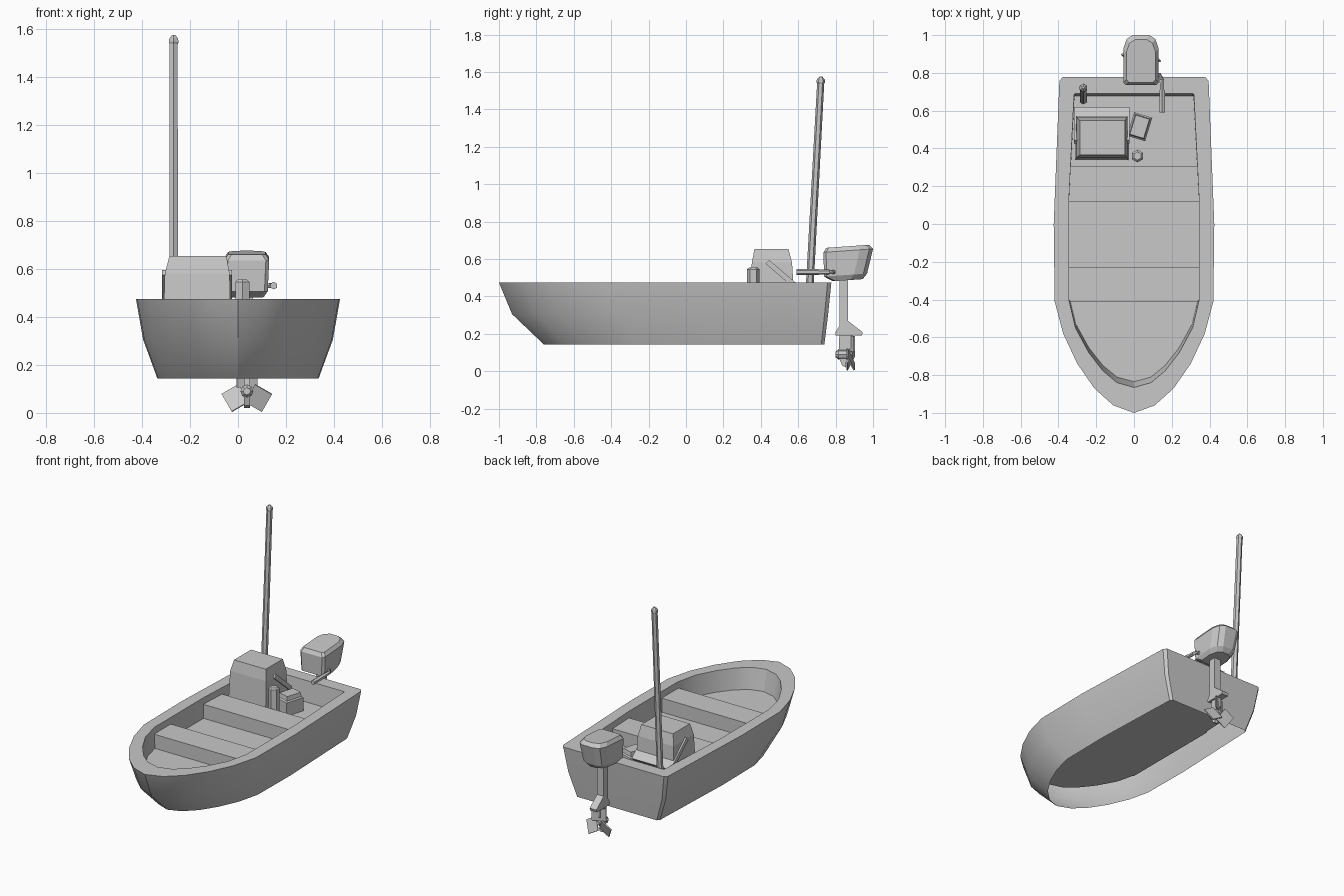
import bpy, bmesh, math
from mathutils import Vector, Matrix

old = bpy.data.objects.get("Cube")
if old:
    bpy.data.objects.remove(old, do_unlink=True)

grey = bpy.data.materials.new("plain_grey")
grey.use_nodes = True
grey.diffuse_color = (0.58, 0.58, 0.58, 1)
grey.node_tree.nodes["Principled BSDF"].inputs["Base Color"].default_value = (0.58, 0.58, 0.58, 1)


def finish(name, bm, smooth=False):
    bmesh.ops.recalc_face_normals(bm, faces=bm.faces[:])
    mesh = bpy.data.meshes.new(name)
    bm.to_mesh(mesh)
    bm.free()
    mesh.materials.append(grey)
    obj = bpy.data.objects.new(name, mesh)
    bpy.context.collection.objects.link(obj)
    if smooth:
        bpy.ops.object.select_all(action='DESELECT')
        bpy.context.view_layer.objects.active = obj
        obj.select_set(True)
        bpy.ops.object.shade_smooth_by_angle(angle=math.radians(25))
    return obj


def loft(name, rings, smooth=False, cap_start=True):
    """Skin a stack of equal-count rings and cap the ends."""
    bm = bmesh.new()
    rows = [[bm.verts.new(p) for p in ring] for ring in rings]
    n = len(rows[0])
    for a, b in zip(rows, rows[1:]):
        for i in range(n):
            j = (i + 1) % n
            bm.faces.new((a[i], a[j], b[j], b[i]))
    if cap_start:
        bm.faces.new(rows[0])
    bm.faces.new(rows[-1])
    return finish(name, bm, smooth)


def rect(x0, x1, y0, y1, z):
    return [(x0, y0, z), (x1, y0, z), (x1, y1, z), (x0, y1, z)]


def box(name, x0, x1, y0, y1, z0, z1):
    return loft(name, [rect(x0, x1, y0, y1, z0), rect(x0, x1, y0, y1, z1)])


def extrude_x(name, profile, x0, x1):
    return loft(name, [[(x, y, z) for y, z in profile] for x in (x0, x1)])


def rod(name, stations, sides=6):
    """Tube through (position, radius) stations."""
    pts = [Vector(p) for p, r in stations]
    rings = []
    for i, (p, r) in enumerate(stations):
        d = (pts[min(i + 1, len(pts) - 1)] - pts[max(i - 1, 0)]).normalized()
        side = d.cross(Vector((1, 0, 0) if abs(d.x) < 0.6 else (0, 0, 1))).normalized()
        up = d.cross(side)
        angles = [math.tau * k / sides for k in range(sides)]
        rings.append([pts[i] + r * (math.cos(a) * side + math.sin(a) * up) for a in angles])
    return loft(name, rings, sides > 6)


# Hull: flared outer skin open underneath, flat rim, inner well and floor
outer = [(0, -1), (.11, -.96), (.21, -.87), (.30, -.74), (.375, -.58),
         (.42, -.41), (.425, 0), (.395, .757), (.378, .777)]
inner = [(0, -.865), (.09, -.84), (.165, -.777), (.24, -.68), (.31, -.55),
         (.345, -.40), (.345, .12), (.317, .685), (.312, .69)]
floor_z = .335


def outline(half, z, width=1, bow=-1, stern=.777):
    y0, y1 = half[0][1], half[-1][1]
    pts = [(x * width, bow + (y - y0) / (y1 - y0) * (stern - bow), z) for x, y in half]
    return pts + [(-x, y, h) for x, y, h in reversed(pts[1:])]


loft("hull", [
    outline(outer, .143, .79, -.76, .74),
    outline(outer, .305, .93, -.93, .76),
    outline(outer, .474),
    outline(inner, .474, 1, -.865, .69),
    outline(inner, floor_z, .995, -.835, .677),
], smooth=True, cap_start=False)

# Bench seats across the well
for name, y0, y1 in (("front_bench", -.41, -.23), ("rear_bench", .12, .308)):
    box(name, -.343, .343, y0, y1, floor_z, .43)

# Console with tapered top and sloping slab through it
loft("console", [rect(-.312, -.03, .338, .582, floor_z),
                 rect(-.305, -.035, .352, .567, .58),
                 rect(-.286, -.048, .366, .548, .653)])
extrude_x("console_slab", [(.425, .575), (.445, .595), (.62, .445), (.60, .425)], -.317, -.025)

# Post and stepped box beside the console
rod("post", [((.018, .36, floor_z), .034), ((.018, .36, .545), .034), ((.018, .36, .555), .022)])
stepped = loft("stepped_box", [rect(-.05, .05, -.065, .065, floor_z), rect(-.05, .05, -.065, .065, .425),
                               rect(-.042, .042, -.057, .057, .432), rect(-.038, .038, -.053, .053, .46)])
stepped.data.transform(Matrix.Translation((.030, .515, 0)) @ Matrix.Rotation(math.radians(-17), 4, 'Z'))

# Leaning mast with a rounded cap
rod("mast", [((-.268, .655, floor_z), .021), ((-.268, .72, 1.54), .019)])
rod("mast_cap", [((-.268, .719, 1.535), .018), ((-.268, .72, 1.545), .023),
                 ((-.268, .721, 1.56), .021), ((-.268, .722, 1.575), .007)])


# Outboard engine cover
mid = .037


def cover_ring(z, hx, y0, y1, front=.014, back=.05):
    half = [(hx - front, y0), (hx, y0 + front), (hx, y1 - back * 1.4),
            (hx - back * .35, y1 - back * .4), (hx - back, y1)]
    pts = half + [(-x, y) for x, y in reversed(half)]
    return [(mid + x, y, z + .07 * (y - .87)) for x, y in pts]


loft("engine_cover", [cover_ring(.487, .07, .785, .945), cover_ring(.515, .087, .738, .968),
                      cover_ring(.645, .093, .735, 1.0), cover_ring(.668, .078, .75, .978)])

# Engine leg flaring into its plate, lower leg and gear case
extrude_x("engine_leg", [(.82, .50), (.865, .50), (.865, .27), (.945, .208), (.94, .19),
                         (.80, .19), (.80, .21), (.82, .24)], mid - .025, mid + .025)
extrude_x("lower_leg", [(.82, .195), (.89, .195), (.885, .13), (.86, .10), (.855, .02),
                        (.835, .03), (.815, .08)], mid - .012, mid + .012)
rod("gear_case", [((mid, .80, .09), .015), ((mid, .815, .09), .027),
                  ((mid, .87, .09), .027), ((mid, .89, .09), .012)], 8)

# Three twisted propeller blades
for k in range(3):
    blade = box("propeller_blade_%d" % (k + 1), -.046, .046, -.004, .004, .015, .097)
    blade.data.transform(Matrix.Translation((mid, .88, .09))
                         @ Matrix.Rotation(math.tau * k / 3, 4, 'Y')
                         @ Matrix.Rotation(math.radians(24), 4, 'Z'))

# Tiller arm with grip
rod("tiller_arm", [((.10, .79, .53), .012), ((.135, .788, .53), .012),
                   ((.147, .765, .53), .013), ((.149, .70, .53), .013)])
rod("tiller_grip", [((.149, .71, .53), .016), ((.149, .59, .53), .016)])
